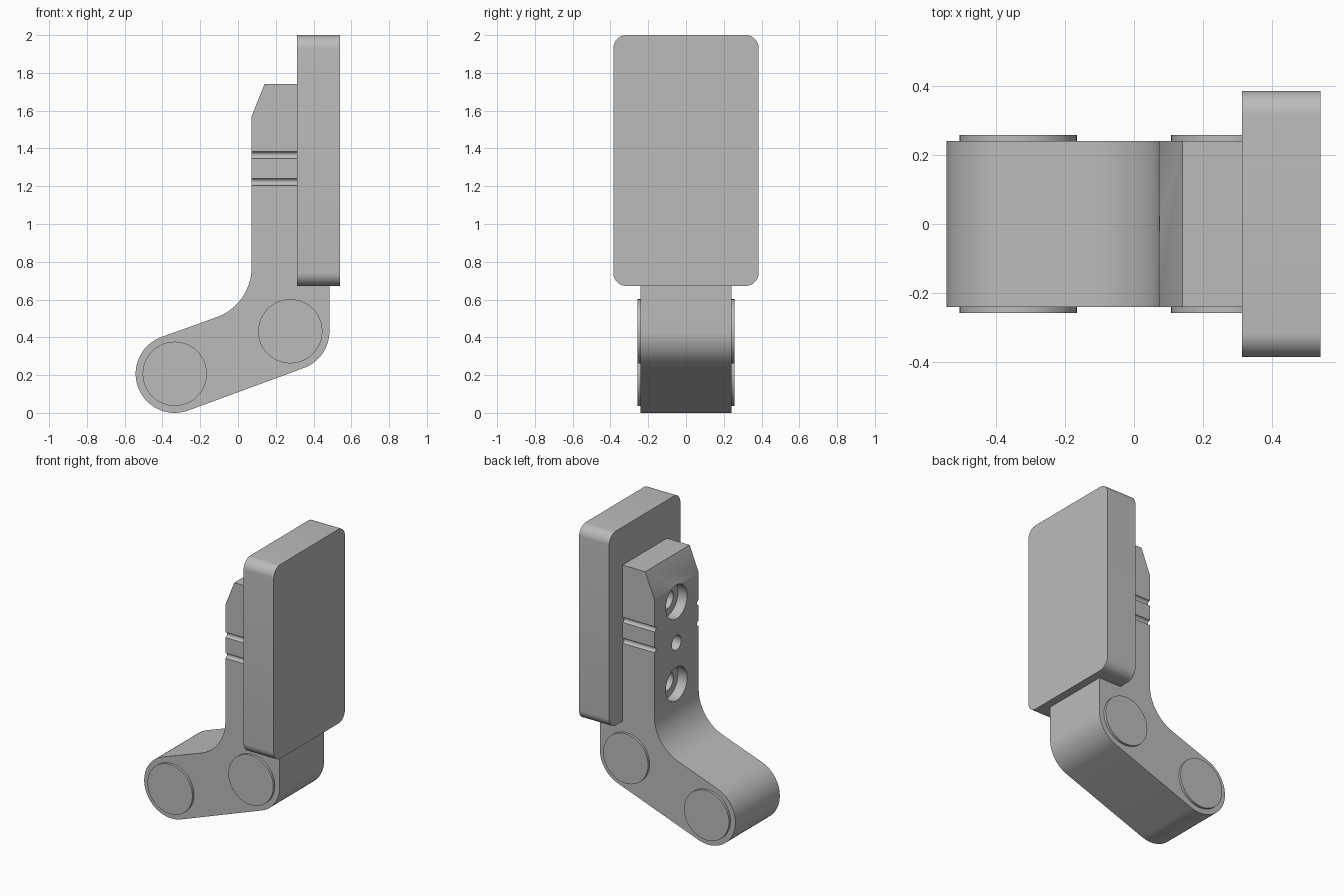
import bpy, bmesh
from math import sin, cos, radians
from mathutils import Vector, Matrix

cube = bpy.data.objects.get("Cube")
if cube:
    bpy.data.objects.remove(cube, do_unlink=True)

grey = bpy.data.materials.new("plain grey")
grey.use_nodes = True
colour = (0.5, 0.5, 0.5, 1)
grey.diffuse_color = colour
grey.node_tree.nodes["Principled BSDF"].inputs["Base Color"].default_value = colour


def arc(cx, cz, r, start, end, steps=16):
    """Points along a circular arc, angles in degrees."""
    angles = [radians(start + (end - start) * i / steps) for i in range(steps + 1)]
    return [(cx + r * cos(a), cz + r * sin(a)) for a in angles]


def finish(name, bm):
    bmesh.ops.recalc_face_normals(bm, faces=bm.faces)
    mesh = bpy.data.meshes.new(name)
    bm.to_mesh(mesh)
    bm.free()
    obj = bpy.data.objects.new(name, mesh)
    bpy.context.collection.objects.link(obj)
    mesh.materials.append(grey)
    return obj


def extrude(name, points, to_3d, depth):
    """Fill a flat outline and extrude it along a vector."""
    bm = bmesh.new()
    face = bm.faces.new([bm.verts.new(to_3d(*p)) for p in points])
    result = bmesh.ops.extrude_face_region(bm, geom=[face], use_keep_orig=True)
    moved = [v for v in result["geom"] if isinstance(v, bmesh.types.BMVert)]
    bmesh.ops.translate(bm, verts=moved, vec=Vector(depth))
    return finish(name, bm)


def cylinder(name, start, end, r, axis):
    """Cylinder between two points along the X or Y axis."""
    start, end = Vector(start), Vector(end)
    turn = Matrix.Rotation(radians(90), 4, "Y" if axis == "X" else "X")
    bm = bmesh.new()
    bmesh.ops.create_cone(bm, cap_ends=True, segments=48, radius1=r, radius2=r,
                          depth=(end - start).length,
                          matrix=Matrix.Translation((start + end) / 2) @ turn)
    return finish(name, bm)


def activate(obj):
    bpy.ops.object.select_all(action="DESELECT")
    obj.select_set(True)
    bpy.context.view_layer.objects.active = obj


def cut(obj, cutter):
    activate(obj)
    mod = obj.modifiers.new("cut", "BOOLEAN")
    mod.operation, mod.solver, mod.object = "DIFFERENCE", "EXACT", cutter
    bpy.ops.object.modifier_apply(modifier=mod.name)
    bpy.data.objects.remove(cutter, do_unlink=True)


# Bent arm: rounded foot, inner fillet, chamfered top, step behind the pad
half = 0.24
foot, elbow, end_r = (-0.335, 0.207), (0.277, 0.432), 0.207
outline = (arc(*foot, end_r, 290, 110, 32)
           + arc(-0.208, 0.77, 0.28, -70, 0)
           + [(0.072, 1.57), (0.14, 1.74), (0.312, 1.74), (0.312, 0.675), (0.484, 0.675)]
           + arc(*elbow, end_r, 0, -70))
arm = extrude("bent_arm", outline, lambda x, z: (x, -half, z), (0, 2 * half, 0))

# Grooves across both sides of the upright
for z in (1.365, 1.223):
    for y in (-half, half):
        cut(arm, cylinder("groove_cutter", (0, y, z), (0.4, y, z), 0.018, "X"))

# Two counterbored bolt holes with a pin hole between them
for z, r in ((1.46, 0.065), (1.18, 0.05), (0.9, 0.065)):
    cut(arm, cylinder("hole_cutter", (0, 0, z), (0.34, 0, z), r, "X"))
for z in (1.46, 0.9):
    cut(arm, cylinder("bore_cutter", (0, 0, z), (0.142, 0, z), 0.115, "X"))
parts = [arm]

# Pivot caps on both sides
for label, (x, z) in (("foot", foot), ("elbow", elbow)):
    for side, s in (("front", -1), ("back", 1)):
        parts.append(cylinder(f"{label}_pivot_cap_{side}", (x, s * 0.22, z),
                              (x, s * 0.257, z), 0.17, "Y"))

# Pad with rounded corners
w, low, high, r = 0.385, 0.672, 2.0, 0.07
corners = (arc(w - r, high - r, r, 90, 0, 10) + arc(w - r, low + r, r, 0, -90, 10)
           + arc(r - w, low + r, r, -90, -180, 10) + arc(r - w, high - r, r, 180, 90, 10))
parts.append(extrude("pad", corners, lambda y, z: (0.312, y, z), (0.228, 0, 0)))

for part in parts:
    activate(part)
    bpy.ops.object.shade_smooth_by_angle(angle=radians(25))
